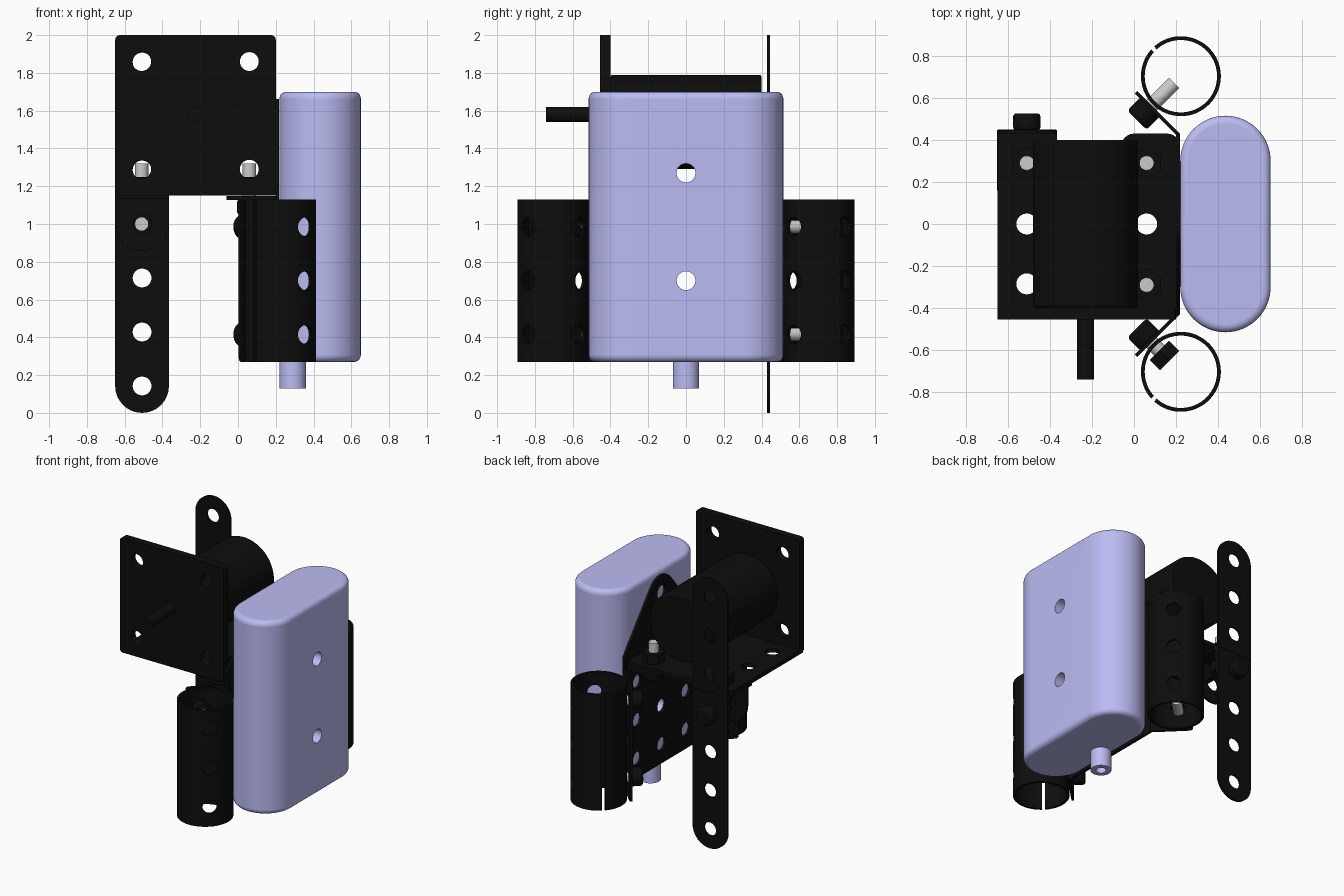
import bpy, bmesh, math
from mathutils import Vector, Matrix

if "Cube" in bpy.data.objects:
    bpy.data.objects.remove(bpy.data.objects["Cube"])

X, Y, Z = Vector((1, 0, 0)), Vector((0, 1, 0)), Vector((0, 0, 1))


def material(name, rgb):
    m = bpy.data.materials.new(name)
    m.diffuse_color = (*rgb, 1)
    m.use_nodes = True
    m.node_tree.nodes["Principled BSDF"].inputs["Base Color"].default_value = m.diffuse_color
    return m


BLACK = material("black", (0.004, 0.004, 0.004))
LAVENDER = material("lavender", (0.5, 0.5, 0.9))


def finish(bm, name, mat):
    bmesh.ops.recalc_face_normals(bm, faces=bm.faces)
    me = bpy.data.meshes.new(name)
    bm.to_mesh(me)
    bm.free()
    ob = bpy.data.objects.new(name, me)
    bpy.context.collection.objects.link(ob)
    if mat:
        me.materials.append(mat)
    smooth(ob)
    return ob


def activate(ob):
    bpy.ops.object.select_all(action='DESELECT')
    ob.select_set(True)
    bpy.context.view_layer.objects.active = ob


def smooth(ob):
    activate(ob)
    bpy.ops.object.shade_smooth_by_angle(angle=math.radians(35))


def arc(cx, cy, r, a0, a1, n=16):
    return [(cx + r * math.cos(math.radians(a0 + (a1 - a0) * i / n)),
             cy + r * math.sin(math.radians(a0 + (a1 - a0) * i / n))) for i in range(n + 1)]


def rounded(u0, v0, u1, v1, r):
    return (arc(u0 + r, v0 + r, r, 180, 270, 6) + arc(u1 - r, v0 + r, r, 270, 360, 6)
            + arc(u1 - r, v1 - r, r, 0, 90, 6) + arc(u0 + r, v1 - r, r, 90, 180, 6))


# Extrude a 2D outline with round holes along u x v
def sheet(name, outline, origin, u, v, w, depth, holes=(), hole_r=0.05, mat=BLACK):
    bm = bmesh.new()
    origin = Vector(origin)
    edges = []
    for loop in [outline] + [arc(a, b, hole_r, 0, 360, 24)[:-1] for a, b in holes]:
        vs = [bm.verts.new(origin + u * a + v * b) for a, b in loop]
        edges += [bm.edges.new((vs[i - 1], vs[i])) for i in range(len(vs))]
        if not holes:
            bm.faces.new(vs)
    if holes:
        bmesh.ops.triangle_fill(bm, edges=edges, use_beauty=True, use_dissolve=False)
    ext = bmesh.ops.extrude_face_region(bm, geom=bm.faces[:])
    moved = [g for g in ext["geom"] if isinstance(g, bmesh.types.BMVert)]
    bmesh.ops.translate(bm, verts=moved, vec=w * depth)
    return finish(bm, name, mat)


def rod(name, a, b, r, sides=32, mat=BLACK):
    a, b = Vector(a), Vector(b)
    bm = bmesh.new()
    rot = (b - a).to_track_quat('Z', 'Y').to_matrix().to_4x4()
    bmesh.ops.create_cone(bm, cap_ends=True, segments=sides, radius1=r, radius2=r,
                          depth=(b - a).length, matrix=Matrix.Translation((a + b) / 2) @ rot)
    return finish(bm, name, mat)


def apply_mod(ob, kind, **settings):
    mod = ob.modifiers.new(kind, kind)
    for k, val in settings.items():
        setattr(mod, k, val)
    activate(ob)
    bpy.ops.object.modifier_apply(modifier=mod.name)


def drill(ob, a, b, r):
    cutter = rod("cutter", a, b, r, 24, None)
    apply_mod(ob, 'BOOLEAN', operation='DIFFERENCE', object=cutter, solver='EXACT')
    bpy.data.objects.remove(cutter)


# Bolt: head behind the surface point, bare shank ahead, optional nut
def bolt(name, p, d, shank, nut_at=None, head=0.08):
    p, d = Vector(p), Vector(d).normalized()
    h = rod(name + "_head", p - d * head, p, 0.065)
    apply_mod(h, 'BEVEL', width=0.015, segments=3, limit_method='ANGLE')
    rod(name + "_shank", p, p + d * shank, 0.035, 20, None)
    if nut_at is not None:
        rod(name + "_nut", p + d * nut_at, p + d * (nut_at + 0.07), 0.075, 6)


# Tank with outlet spout
tank = sheet("tank", arc(0.435, 0.3, 0.215, 0, 180, 32) + arc(0.435, -0.3, 0.215, 180, 360, 32),
             (0, 0, 0.27), X, Y, Z, 1.43, mat=LAVENDER)
apply_mod(tank, 'BEVEL', width=0.035, segments=5, limit_method='ANGLE', angle_limit=math.radians(50))
for z in (0.70, 1.27):
    drill(tank, (0.1, 0, z), (0.8, 0, z), 0.05)
smooth(tank)
sheet("tank_spout", arc(0, 0, 0.07, 0, 360, 32)[:-1], (0.29, 0, 0.13), X, Y, Z, 0.15,
      [(0, 0)], 0.035, LAVENDER)

# Motor mount: upright face plate and horizontal base
sheet("motor_face_plate", rounded(-0.65, 1.15, 0.2, 2.0, 0.025), (0, -0.455, 0), X, Z, Y, 0.055,
      [(x, z) for x in (-0.51, 0.06) for z in (1.29, 1.86)])
sheet("motor_base", rounded(-0.65, -0.45, 0.2, 0.4, 0.01), (0, 0, 1.15), X, Y, Z, 0.03,
      [(x, y) for x in (-0.51, 0.06) for y in (-0.285, 0, 0.285)])
motor = rod("motor_body", (-0.23, -0.4, 1.54), (-0.23, 0.4, 1.54), 0.25, 64)
apply_mod(motor, 'BEVEL', width=0.012, segments=2, limit_method='ANGLE')
rod("motor_shaft", (-0.23, -0.74, 1.58), (-0.23, -0.4, 1.58), 0.04)

# Long rear strip and the small bracket that holds it
r = 0.1425
sheet("rear_strip", arc(0, 2 - r, r, 0, 180) + arc(0, r, r, 180, 360), (-0.508, 0.43, 0), X, Z, Y, 0.016,
      [(0, r + i * (2 - 2 * r) / 6) for i in range(7)])
tab = [(r, 1.15), (-r, 1.15)] + arc(0, 1.0, r, 180, 360)
for name, y in (("rear_tab_outer", 0.41), ("rear_tab_inner", 0.2)):
    sheet(name, tab, (-0.508, y, 0), X, Z, Y, 0.02, [(0, 1.0)])
sheet("rear_tab_top", rounded(-r, 0.15, r, 0.45, 0.01), (-0.508, 0, 1.135), X, Y, Z, 0.02, [(0, 0.285)])
bolt("strip_bolt", (-0.51, 0.446, 1.0), (0, -1, 0), 0.12, 0.05)
for i, (x, y) in enumerate([(-0.51, 0.29), (0.06, 0.29), (0.06, -0.29)]):
    bolt(f"base_bolt_{i}", (x, y, 1.13), (0, 0, 1), 0.19, 0.05)

# Side bracket behind the tank: back panel, top flange, gusset
cols = (-0.285, 0, 0.285)
rows = (0.415, 0.70, 0.985)
sheet("side_panel", rounded(-0.43, 0.27, 0.43, 1.13, 0.005), (0.2, 0, 0), Y, Z, X, 0.018,
      [(y, z) for y in cols for z in rows])
sheet("side_flange", rounded(-0.06, -0.43, 0.218, 0.43, 0.06), (0, 0, 1.128), X, Y, Z, 0.02,
      [(0.06, y) for y in cols])
gusset = [(-0.43, 1.12), (0.43, 1.12), (0.43, 1.22)] + arc(0, 1.52, r, 40, 140) + [(-0.43, 1.22)]
sheet("side_gusset", gusset, (0.2, 0, 0), Y, Z, X, 0.018, [(0, 1.27), (0, 1.54)])

# Mirrored angled wings, split tubes and tube bolts
for s, tag in ((1, "rear"), (-1, "front")):
    along = Vector((-1, s, 0)).normalized()
    out = Vector((1, s, 0)).normalized()
    sheet(f"{tag}_wing", rounded(0, 0.27, 0.287, 1.13, 0.02), (0.218, s * 0.43, 0), along, Z, -out, 0.016,
          [(0.187, z) for z in rows])
    c = Vector((0.223, s * 0.703, 0))
    ring = arc(0, 0, 0.19, 138, 492, 96) + arc(0, 0, 0.172, 492, 138, 96)
    tube = sheet(f"{tag}_split_tube", ring, c + Z * 0.27, X, Y * s, Z, 0.86)
    for z in rows:
        p = c + Z * z
        drill(tube, p - out * 0.25, p + out * 0.25, 0.05)
        drill(tube, p, p - along * 0.25, 0.05)
    smooth(tube)
    for i, z in enumerate((rows[0], rows[2])):
        bolt(f"{tag}_tube_bolt_{i}", c - out * 0.205 + Z * z, out, 0.16 if s > 0 else 0.13,
             None if s > 0 else 0.06, 0.09)
